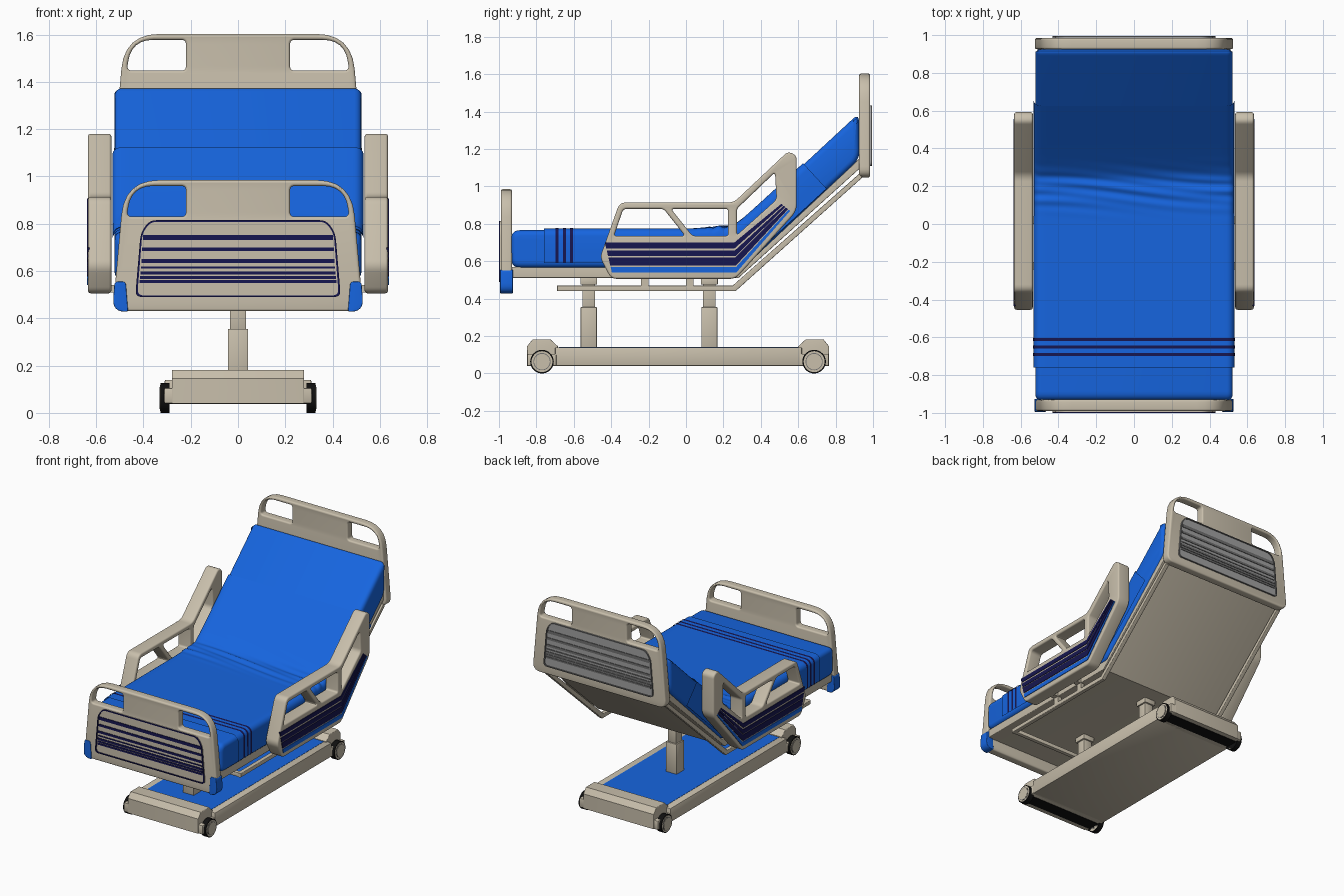
import bpy, bmesh, math
from mathutils import Matrix, Vector

if "Cube" in bpy.data.objects:
    bpy.data.objects.remove(bpy.data.objects["Cube"])


def material(name, col):
    m = bpy.data.materials.new(name)
    m.diffuse_color = (*col, 1)
    m.use_nodes = True
    m.node_tree.nodes["Principled BSDF"].inputs["Base Color"].default_value = m.diffuse_color
    return m


BEIGE = material("beige", (0.58, 0.52, 0.41))
BLUE = material("blue", (0.008, 0.13, 0.74))
NAVY = material("navy", (0.008, 0.008, 0.08))
BLACK = material("black", (0.005, 0.005, 0.005))
GREY = material("grey", (0.36, 0.36, 0.36))
DARK = material("dark_grey", (0.16, 0.16, 0.16))


def finish(name, bm, mat):
    bmesh.ops.recalc_face_normals(bm, faces=bm.faces)
    me = bpy.data.meshes.new(name)
    bm.to_mesh(me)
    bm.free()
    me.materials.append(mat)
    me.shade_smooth()
    me.set_sharp_from_angle(angle=math.radians(32))
    ob = bpy.data.objects.new(name, me)
    bpy.context.collection.objects.link(ob)
    return ob


def rounded(pts, n=6):
    """Round each corner (a, b, tangent length) of a closed outline."""
    out = []
    for i, p in enumerate(pts):
        c = Vector(p[:2])
        t = p[2] if len(p) > 2 else 0
        if t == 0:
            out.append(c)
            continue
        to_a, to_b = Vector(pts[i - 1][:2]) - c, Vector(pts[(i + 1) % len(pts)][:2]) - c
        a, b = c + to_a.normalized() * t, c + to_b.normalized() * t
        for k in range(n + 1):
            u = k / n
            out.append(a * (1 - u) ** 2 + c * 2 * u * (1 - u) + b * u * u)
    return out


def prism(name, outline, plane, lo, hi, mat, bevel=0.0, holes=()):
    """Extrude an outline in the 'yz' or 'xz' plane from lo to hi, with holes and soft edges."""
    cu = bpy.data.curves.new(name, 'CURVE')
    cu.dimensions, cu.fill_mode = '2D', 'BOTH'
    cu.extrude = abs(hi - lo) / 2 - bevel
    cu.bevel_depth, cu.bevel_resolution, cu.offset = bevel, 3, -bevel
    for loop in (outline, *holes):
        pts = rounded(loop)
        sp = cu.splines.new('POLY')
        sp.points.add(len(pts) - 1)
        for q, p in zip(sp.points, pts):
            q.co = (p.x, p.y, 0, 1)
        sp.use_cyclic_u = True
    tmp = bpy.data.objects.new("tmp", cu)
    bpy.context.collection.objects.link(tmp)
    dg = bpy.context.evaluated_depsgraph_get()
    me = bpy.data.meshes.new_from_object(tmp.evaluated_get(dg))
    bm = bmesh.new()
    bm.from_mesh(me)
    bpy.data.objects.remove(tmp)
    bpy.data.meshes.remove(me)
    mid = (lo + hi) / 2
    if plane == 'yz':
        m = Matrix(((0, 0, 1, mid), (1, 0, 0, 0), (0, 1, 0, 0), (0, 0, 0, 1)))
    else:
        m = Matrix(((1, 0, 0, 0), (0, 0, -1, mid), (0, 1, 0, 0), (0, 0, 0, 1)))
    bm.transform(m)
    bmesh.ops.remove_doubles(bm, verts=bm.verts, dist=1e-5)
    return finish(name, bm, mat)


def box(name, x, y, z, mat, bevel=0.0):
    bm = bmesh.new()
    c = [(r[0] + r[1]) / 2 for r in (x, y, z)]
    s = [r[1] - r[0] for r in (x, y, z)]
    bmesh.ops.create_cube(bm, size=1, matrix=Matrix.Translation(c) @ Matrix.Diagonal((*s, 1)))
    if bevel:
        bmesh.ops.bevel(bm, geom=bm.edges[:], offset=bevel, segments=2, affect='EDGES', profile=0.5)
    return finish(name, bm, mat)


def cyl(name, r, x0, x1, y, z, mat):
    bm = bmesh.new()
    m = Matrix.Translation(((x0 + x1) / 2, y, z)) @ Matrix.Rotation(math.pi / 2, 4, 'Y')
    bmesh.ops.create_cone(bm, cap_ends=True, segments=32, radius1=r, radius2=r, depth=x1 - x0, matrix=m)
    return finish(name, bm, mat)


def mirrored(pts):
    return [(-p[0], *p[1:]) for p in reversed(pts)]


# Wheeled base
box("base_beam", (-0.31, 0.31), (-0.70, 0.62), (0.04, 0.14), BEIGE, 0.006)
box("base_top_panel", (-0.26, 0.26), (-0.68, 0.60), (0.13, 0.1415), BLUE)
for end, cy, s in (("foot", -0.77, 1), ("head", 0.685, -1)):
    prof = [(cy - s * 0.08, 0.04), (cy + s * 0.085, 0.04), (cy + s * 0.085, 0.145),
            (cy + s * 0.045, 0.182), (cy - s * 0.05, 0.182), (cy - s * 0.08, 0.145)]
    prism(end + "_base_cover", prof, 'yz', -0.28, 0.28, BEIGE, 0.005)
    box(end + "_base_crossbar", (-0.312, 0.312), (cy - 0.078, cy + 0.078), (0.04, 0.105), BEIGE, 0.006)
    box(end + "_underside_strip", (-0.30, 0.30), (cy - 0.045, cy + 0.045), (0.037, 0.06), BLACK)
    for side in (-1, 1):
        for part, r, w, mt in (("wheel", 0.063, 0.327, BLACK), ("hub_rim", 0.056, 0.329, BEIGE),
                               ("hub_groove", 0.046, 0.331, DARK), ("hub_cap", 0.042, 0.333, BEIGE)):
            a, b = sorted((side * 0.29, side * w))
            cyl(end + "_" + part, r, a, b, cy, 0.063, mt)

# Telescopic lift columns
for end, cy in (("foot", -0.52), ("head", 0.125)):
    for part, h, z in (("outer_column", 0.043, (0.13, 0.355)), ("inner_column", 0.034, (0.35, 0.49)),
                       ("column_head", 0.045, (0.475, 0.515))):
        box(end + "_" + part, (-h, h), (cy - h, cy + h), z, BEIGE, 0.004)

# Folded bed deck and lower frame
deck = [(-0.94, 0.51), (0.28, 0.51), (0.95, 1.115), (0.95, 1.17), (0.31, 0.57), (-0.94, 0.57)]
prism("bed_deck", deck, 'yz', -0.505, 0.505, BEIGE, 0.005)
tube = [(-0.69, 0.44), (0.265, 0.44), (0.94, 1.045), (0.94, 1.08), (0.25, 0.47), (-0.69, 0.47)]
for side in (-1, 1):
    a, b = sorted((side * 0.475, side * 0.505))
    prism("lower_frame_tube", tube, 'yz', a, b, BEIGE, 0.005)
    for y in (-0.22, 0.02):
        box("frame_post", (a, b), (y - 0.02, y + 0.02), (0.46, 0.52), BEIGE)
        ra, rb = sorted((side * 0.48, side * 0.56))
        box("rail_arm", (ra, rb), (y - 0.02, y + 0.02), (0.51, 0.54), BEIGE)
box("lower_frame_crossbar", (-0.48, 0.48), (-0.69, -0.66), (0.44, 0.47), BEIGE, 0.005)

# Mattress
mattress = [(-0.935, 0.565, 0.05), (0.31, 0.565, 0.06), (0.928, 1.145, 0.05), (0.924, 1.391, 0.045),
            (0.25, 0.766, 0.06), (-0.935, 0.766, 0.05)]
prism("mattress", mattress, 'yz', -0.522, 0.522, BLUE, 0.03)


# Draped sheet following the mattress fold, with wrinkles near the bend
def drape(name, y0, y1, rows, lift, mat):
    w, r = 0.525 + lift, 0.04
    half = [(w, -0.185), (w, -0.12), (w, -r)]
    half += [(w - r + r * math.cos(a), -r + r * math.sin(a)) for a in [k * math.pi / 10 for k in range(1, 6)]]
    half += [(w - r - (w - r) * k / 16, 0) for k in range(1, 16)]
    sect = half + [(0, 0)] + mirrored(half)
    bm = bmesh.new()
    grid = []
    for i in range(rows + 1):
        y = y0 + (y1 - y0) * i / rows
        d = y - 0.25
        q = math.hypot(d, 0.03)
        z = 0.768 + 0.924 * (d + q) / 2
        n = Vector((0, -0.924 * (1 + d / q) / 2, 1)).normalized()
        row = []
        for x, h in sect:
            env = math.exp(-((y - 0.18) / 0.09) ** 2)
            fold = env * 0.007 * (1 + math.sin(95 * y + 2.5 * math.sin(4 * x) + 3 * x)
                                  * math.cos(5 * x + 20 * y))
            row.append(bm.verts.new(Vector((x, y, z)) + n * (h + lift + fold * (h > -0.03))))
        grid.append(row)
    for ra, rb in zip(grid, grid[1:]):
        for k in range(len(sect) - 1):
            bm.faces.new((ra[k], ra[k + 1], rb[k + 1], rb[k]))
    return finish(name, bm, mat)


drape("sheet", -0.76, 0.63, 150, 0.006, BLUE)
for y in (-0.69, -0.65, -0.612):
    drape("sheet_stripe", y - 0.008, y + 0.008, 2, 0.009, NAVY)

# Head and foot boards with hand holes and striped outer panels
for end, z0, yc, s, face, line in (("foot", 0.43, -0.96, -1, BEIGE, NAVY), ("head", 1.048, 0.955, 1, GREY, DARK)):
    def up(pts):
        return [(p[0], p[1] + z0, *p[2:]) for p in pts]

    hole = up([(0.22, 0.40, 0.02), (0.470, 0.40, 0.022), (0.452, 0.53, 0.095), (0.22, 0.53, 0.02)])
    board = up([(-0.53, 0, 0.06), (0.53, 0, 0.06), (0.48, 0.555, 0.15), (-0.48, 0.555, 0.15)])
    prism(end + "board", board, 'xz', yc - 0.03, yc + 0.03, BEIGE, 0.011, (hole, mirrored(hole)))
    outer = up([(-0.435, 0.06, 0.03), (0.435, 0.06, 0.03), (0.412, 0.33, 0.03), (0.375, 0.385, 0.03),
                (-0.375, 0.385, 0.03), (-0.412, 0.33, 0.03)])
    inner = up([(-0.426, 0.067, 0.027), (0.426, 0.067, 0.027), (0.405, 0.328, 0.027), (0.371, 0.378, 0.027),
                (-0.371, 0.378, 0.027), (-0.405, 0.328, 0.027)])

    def slab(name, pts, depth, mat, holes=()):
        a, b = sorted((yc + s * 0.02, yc + s * depth))
        prism(name, pts, 'xz', a, b, mat, 0, holes)

    slab(end + "board_panel", outer, 0.034, face)
    slab(end + "board_panel_border", outer, 0.04, line, (inner,))
    for z, h in ((0.126, 0.006), (0.143, 0.006), (0.162, 0.007), (0.213, 0.008), (0.262, 0.008),
                 (0.312, 0.011), (0.185, 0.004)):
        wd = 0.426 - 0.08 * z
        slab(end + "board_stripe", up([(-wd, z - h), (wd, z - h), (wd, z + h), (-wd, z + h)]), 0.038, line)
for s in (-1, 1):
    pts = [(0.465, 0.428, 0.01), (0.532, 0.428, 0.055), (0.522, 0.555, 0.015), (0.475, 0.555, 0.015)]
    prism("footboard_bumper", pts if s > 0 else mirrored(pts), 'xz', -0.994, -0.926, BLUE, 0.004)

# Side rails with three openings and bent stripes
rail = [(-0.40, 0.506, 0.03), (0.265, 0.506, 0.03), (0.592, 0.868, 0.04), (0.592, 1.165, 0.024), (0.545, 1.187, 0.024),
        (0.255, 0.914, 0.03), (-0.355, 0.914, 0.035), (-0.46, 0.62, 0.03)]
openings = ([(-0.385, 0.735, 0.015), (-0.005, 0.735, 0.02), (-0.12, 0.88, 0.02), (-0.335, 0.88, 0.02)],
            [(0.035, 0.735, 0.02), (0.225, 0.735, 0.015), (0.225, 0.88, 0.015), (-0.08, 0.88, 0.02)],
            [(0.272, 0.74, 0.015), (0.484, 0.93, 0.02), (0.476, 1.075, 0.02), (0.272, 0.88, 0.015)])


def band(a, b):
    """Outline of a bent stripe between two heights (0 low, 1 high)."""
    def line(t):
        return [(-0.395 - 0.04 * t, 0.535 + 0.17 * t), (0.27 - 0.012 * t, 0.535 + 0.17 * t),
                (0.558 - 0.05 * t, 0.868 + 0.04 * t)]
    return line(a) + line(b)[::-1]


for s in (-1, 1):
    a, b = sorted((s * 0.536, s * 0.634))
    prism("side_rail", rail, 'yz', a, b, BEIGE, 0.011, openings)
    for lo, hi, mt in ((0.03, 0.2, BLUE), (0.25, 0.50, NAVY), (0.54, 0.72, NAVY), (0.79, 0.97, NAVY)):
        a, b = sorted((s * 0.628, s * 0.638))
        prism("side_rail_stripe", band(lo, hi), 'yz', a, b, mt)
